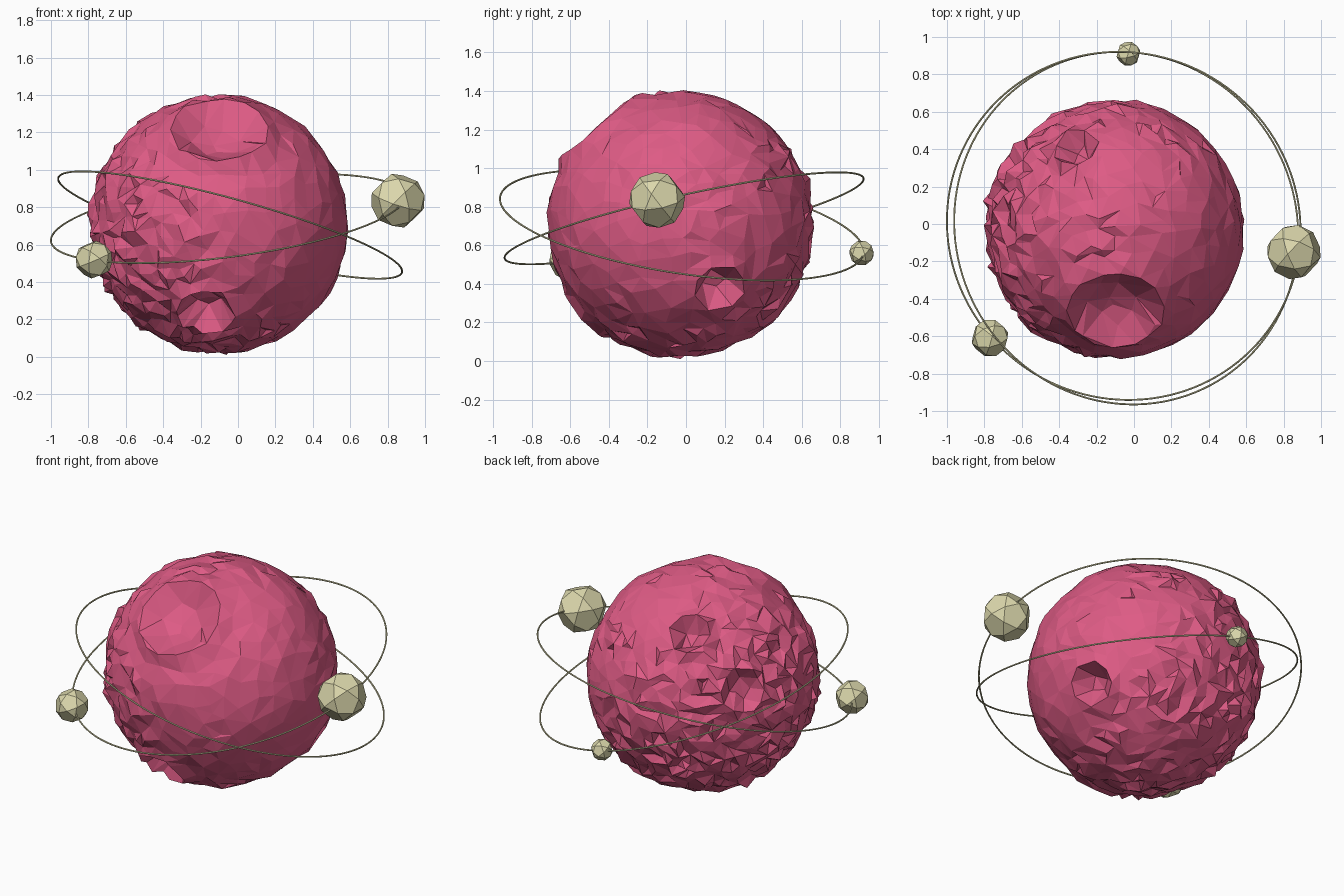
import bpy, bmesh, math
from mathutils import Vector, noise

if "Cube" in bpy.data.objects:
    bpy.data.objects.remove(bpy.data.objects["Cube"])


def material(name, rgb):
    m = bpy.data.materials.new(name)
    m.diffuse_color = (*rgb, 1)
    m.use_nodes = True
    m.node_tree.nodes["Principled BSDF"].inputs["Base Color"].default_value = m.diffuse_color
    return m


PINK = material("planet pink", (0.73, 0.105, 0.235))
SAND = material("moon sand", (0.71, 0.68, 0.41))


def make_object(name, bm, mat, loc):
    me = bpy.data.meshes.new(name)
    bm.to_mesh(me)
    bm.free()
    ob = bpy.data.objects.new(name, me)
    ob.location = loc
    me.materials.append(mat)
    bpy.context.collection.objects.link(ob)
    return ob


# Planet: displaced sphere with craters, then decimated into uneven facets
R = 0.685
CRATERS = [  # direction, radius, depth
    ((0.0, -0.43, 0.51), 0.24, 0.13),
    ((-0.21, 0.44, 0.49), 0.11, 0.09),
    ((-0.55, 0.37, 0.18), 0.12, 0.09),
    ((0.57, 0.20, -0.33), 0.12, 0.11),
    ((-0.07, -0.49, -0.46), 0.14, 0.11),
]
CRATERS = [(Vector(c).normalized() * R, r, d) for c, r, d in CRATERS]
ROUGH = Vector((-0.75, 0.35, -0.35)).normalized()

bm = bmesh.new()
bmesh.ops.create_icosphere(bm, subdivisions=6, radius=R)
for v in bm.verts:
    n = v.co.normalized()
    # rougher on the back left, calmer on the right and top
    rough = 0.25 + 0.75 * max(0, min(1, 0.45 + 0.6 * n.dot(ROUGH) + 0.5 * noise.noise(n * 2.1)))
    h = 0.008 * noise.noise(n * 3) + 0.032 * rough * noise.noise(n * 11)
    h += 0.022 * rough * noise.noise(n * 23 + Vector((5, 2, 1)))
    side = noise.noise_vector(n * 14) * 0.022 * rough
    for c, r, depth in CRATERS:
        d = (n * R - c).length / r
        if d < 1:
            h = h * 0.6 - depth * (1 - d ** 2.5)
        h += 0.022 * math.exp(-((d - 1.08) / 0.2) ** 2)
    v.co = n * (R + h) + side
planet = make_object("planet", bm, PINK, (-0.10, -0.03, 0.71))
dec = planet.modifiers.new("facets", 'DECIMATE')
dec.ratio = 0.09


# Orbit rings: thin tilted hoops, z slopes given along x and y
def ring(name, loc, sx, sy, major=0.953, minor=0.005):
    bpy.ops.mesh.primitive_torus_add(major_segments=128, minor_segments=8,
                                     major_radius=major, minor_radius=minor, location=loc)
    ob = bpy.context.object
    ob.name = name
    ob.rotation_mode = 'QUATERNION'
    ob.rotation_quaternion = Vector((0, 0, 1)).rotation_difference(Vector((-sx, -sy, 1)).normalized())
    ob.data.materials.append(SAND)


ring("orbit_ring_a", (-0.042, -0.022, 0.705), -0.275, -0.155)
ring("orbit_ring_b", (-0.055, -0.010, 0.740), 0.13, 0.223)


# Moons: faceted balls of pentagons and triangles
def moon(name, loc, r, rot):
    src = bmesh.new()
    bmesh.ops.create_icosphere(src, subdivisions=1, radius=1)
    bm = bmesh.new()
    for e in src.edges:
        bm.verts.new(((e.verts[0].co + e.verts[1].co) / 2).normalized() * r)
    src.free()
    bmesh.ops.convex_hull(bm, input=bm.verts)
    bmesh.ops.recalc_face_normals(bm, faces=bm.faces)
    make_object(name, bm, SAND, loc).rotation_euler = rot


moon("large_moon", (0.855, -0.15, 0.835), 0.148, (0.3, 0.2, 0.5))
moon("medium_moon", (-0.77, -0.61, 0.52), 0.102, (0.9, 0.4, 0.1))
moon("small_moon", (-0.03, 0.91, 0.56), 0.066, (0.2, 0.7, 0.9))
